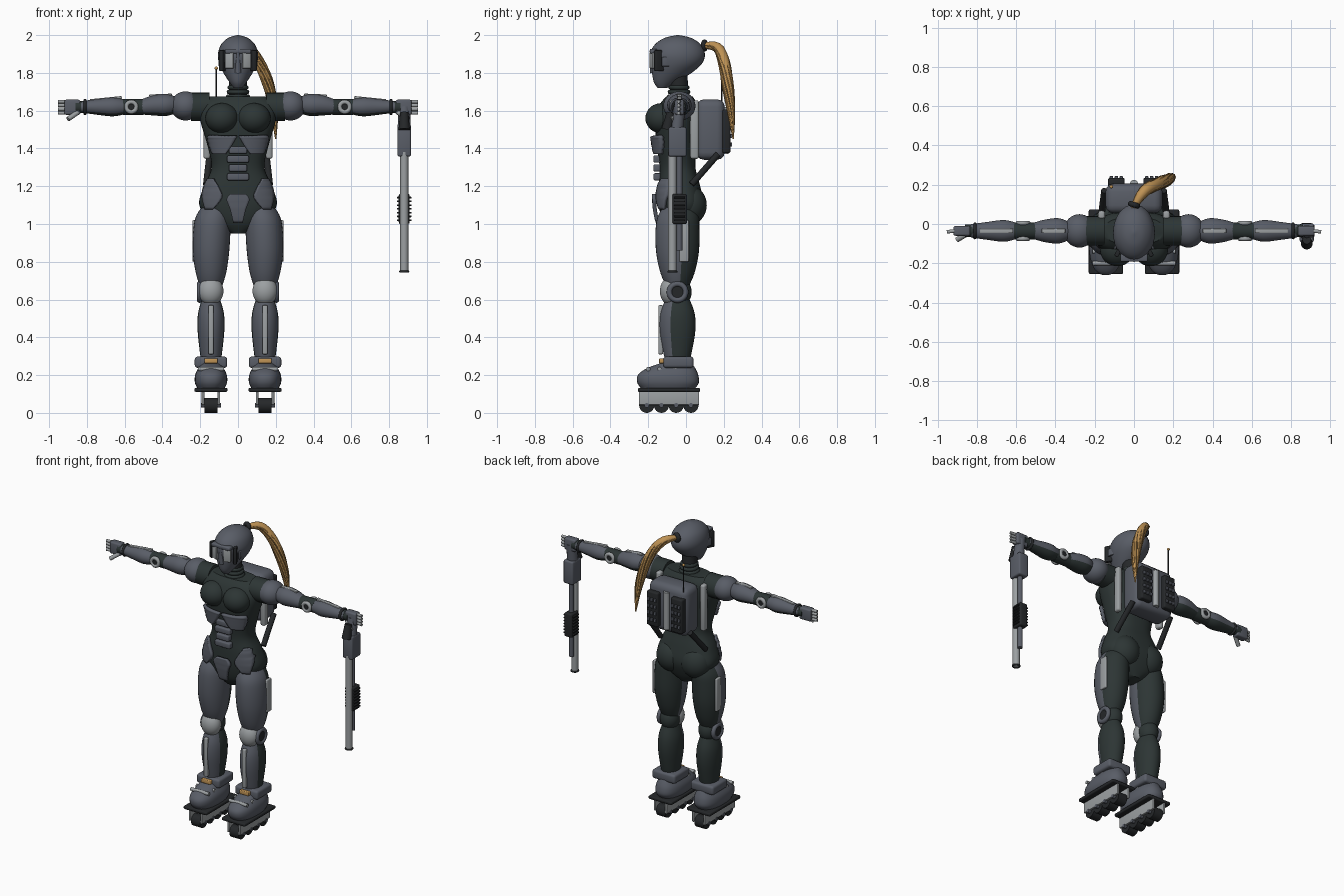
import bpy, bmesh, math
from mathutils import Matrix, Vector

if "Cube" in bpy.data.objects:
    bpy.data.objects.remove(bpy.data.objects["Cube"], do_unlink=True)


def material(name, r, g, b):
    m = bpy.data.materials.new(name)
    m.use_nodes = True
    m.diffuse_color = (r, g, b, 1)
    m.node_tree.nodes["Principled BSDF"].inputs["Base Color"].default_value = (r, g, b, 1)
    return m


ARMOR = material("armor grey", .10, .11, .135)
SUIT = material("suit black green", .026, .036, .035)
METAL = material("light metal", .33, .35, .36)
GOLD = material("gold", .52, .29, .09)
BLACK = material("rubber black", .018, .02, .022)
BROWN = material("dark gold", .25, .14, .045)
SIDES = (("left", 1), ("right", -1))


def finish(name, bm, mats, rule=None, angle=40):
    """Turn a bmesh into a shaded object; rule picks a material from a face."""
    bmesh.ops.recalc_face_normals(bm, faces=bm.faces)
    for f in bm.faces:
        f.smooth = True
        if rule:
            f.material_index = rule(f)
    me = bpy.data.meshes.new(name)
    bm.to_mesh(me)
    bm.free()
    me.set_sharp_from_angle(angle=math.radians(angle))
    for m in mats if isinstance(mats, tuple) else (mats,):
        me.materials.append(m)
    ob = bpy.data.objects.new(name, me)
    bpy.context.collection.objects.link(ob)
    return ob


def spline(rows, steps=5):
    """Smooth the sparse section rows."""
    out = []
    for i in range(len(rows) - 1):
        p = [rows[max(0, min(len(rows) - 1, i + k))] for k in (-1, 0, 1, 2)]
        for s in range(steps):
            t = s / steps
            out.append([(2 * b + (c - a) * t + (2 * a - 5 * b + 4 * c - d) * t * t
                         + (3 * b - a - 3 * c + d) * t ** 3) / 2 for a, b, c, d in zip(*p)])
    return out + [list(rows[-1])]


def loft(name, rows, mats, axis="z", s=1, power=2, seg=32, rule=None):
    """Skin oval sections (position, centre u, centre v, radius u, radius v)."""
    bm = bmesh.new()
    rings = []
    for t, cu, cv, ru, rv in spline(rows):
        ring = []
        for k in range(seg):
            a = math.tau * k / seg
            u, v = [math.copysign(abs(w) ** (2 / power), w) for w in (math.cos(a), math.sin(a))]
            u, v = cu + ru * u, cv + rv * v
            ring.append(bm.verts.new((s * u, v, t) if axis == "z" else (s * t, u, v)))
        rings.append(ring)
    for a, b in zip(rings, rings[1:]):
        for k in range(seg):
            j = (k + 1) % seg
            bm.faces.new((a[k], a[j], b[j], b[k]))
    bm.faces.new(rings[0])
    bm.faces.new(rings[-1])
    return finish(name, bm, mats, rule)


def box(name, loc, size, mat, bevel=.008, rot=(0, 0, 0)):
    bm = bmesh.new()
    bmesh.ops.create_cube(bm, size=1, matrix=Matrix.Diagonal((*size, 1)))
    if bevel:
        bmesh.ops.bevel(bm, geom=bm.edges[:], offset=bevel, segments=3, affect="EDGES", profile=.5)
    ob = finish(name, bm, mat)
    ob.location, ob.rotation_euler = loc, rot
    return ob


def ball(name, loc, radii, mat):
    bm = bmesh.new()
    bmesh.ops.create_uvsphere(bm, u_segments=32, v_segments=18, radius=1,
                              matrix=Matrix.Translation(loc) @ Matrix.Diagonal((*radii, 1)))
    return finish(name, bm, mat)


def rod(name, a, b, r, mat, r2=None):
    a, b = Vector(a), Vector(b)
    m = Matrix.Translation((a + b) / 2) @ (b - a).to_track_quat("Z", "Y").to_matrix().to_4x4()
    bm = bmesh.new()
    bmesh.ops.create_cone(bm, cap_ends=True, segments=24, radius1=r, radius2=r2 or r,
                          depth=(b - a).length, matrix=m)
    return finish(name, bm, mat)


def ring(name, loc, rot, big, small, mat):
    bpy.ops.mesh.primitive_torus_add(location=loc, rotation=rot, major_radius=big, minor_radius=small,
                                     major_segments=28, minor_segments=10)
    ob = bpy.context.object
    ob.name = name
    ob.data.shade_smooth()
    ob.data.materials.append(mat)


def front_dark_back(f):
    return 0 if f.normal.y < .15 else 1


def under_dark(f):
    return 1 if f.normal.z < -.35 and f.normal.y > -.7 else 0


# Torso
TORSO = [(.95, 0, -.03, .04, .06), (1.01, 0, -.03, .14, .095), (1.1, 0, -.025, .205, .118),
         (1.2, 0, -.035, .18, .11), (1.3, 0, -.045, .14, .095), (1.42, 0, -.05, .163, .105),
         (1.55, 0, -.05, .2, .115), (1.63, 0, -.04, .2, .1), (1.675, 0, -.035, .15, .07)]
BODY = spline(TORSO)
loft("torso", TORSO, SUIT, power=2.5, seg=48)


def plate(name, rows, mat, s=1, lift=.012, cols=8):
    """Armour plate hugging the torso front; rows give (z, inner x, outer x)."""
    bm = bmesh.new()
    grid = []
    for z, x0, x1 in spline(rows, 4):
        sec = min(BODY, key=lambda r: abs(r[0] - z))
        line = []
        for k in range(cols + 1):
            x = x0 + (x1 - x0) * k / cols
            depth = max(0, 1 - min(1, abs(x) / sec[3]) ** 2.5) ** .4
            line.append(bm.verts.new((s * x, sec[2] - sec[4] * depth - lift, z)))
        grid.append(line)
    for a, b in zip(grid, grid[1:]):
        for k in range(cols):
            bm.faces.new((a[k], a[k + 1], b[k + 1], b[k]))
    ob = finish(name, bm, mat)
    mod = ob.modifiers.new("thickness", "SOLIDIFY")
    mod.thickness, mod.offset = .02, 0


plate("pelvis_plate", [(1.01, -.025, .025), (1.08, -.042, .042), (1.13, -.06, .06), (1.16, -.04, .04)], ARMOR, lift=.025)
for i in range(4):
    box(f"abdomen_plate_{i}", (0, -.152, 1.25 + .047 * i), (.115 - .02 * (i % 2), .04, .038), ARMOR)
for side, s in SIDES:
    plate(side + "_rib_plate", [(1.37, .065, .13), (1.42, .03, .15), (1.465, .005, .16)], ARMOR, s, .02)
    plate(side + "_hip_plate", [(1.08, .13, .17), (1.14, .085, .185), (1.19, .1, .178), (1.24, .13, .155)], ARMOR, s)
    ball(side + "_breast", (s * .085, -.13, 1.56), (.088, .085, .08), SUIT)
    ball(side + "_buttock", (s * .09, .015, 1.1), (.1, .095, .105), SUIT)

# Neck and head
rod("neck", (0, -.035, 1.64), (0, -.04, 1.8), .048, BLACK)
for i in range(3):
    ring(f"neck_ring_{i}", (0, -.037, 1.675 + .024 * i), (0, 0, 0), .052 - .004 * i, .012, SUIT)
loft("head", [(1.72, 0, -.125, .022, .025), (1.75, 0, -.11, .045, .06), (1.8, 0, -.075, .077, .105),
              (1.85, 0, -.05, .1, .135), (1.9, 0, -.045, .106, .145), (1.95, 0, -.043, .09, .122),
              (1.985, 0, -.043, .052, .07), (2, 0, -.043, .004, .006)], ARMOR)
box("brow", (0, -.172, 1.915), (.14, .04, .025), ARMOR)
rod("nose_guard", (0, -.185, 1.91), (0, -.172, 1.8), .008, ARMOR, .018)
for side, s in SIDES:
    box(side + "_visor", (s * .043, -.172, 1.866), (.045, .03, .085), METAL, .004, (0, 0, s * .35))
    box(side + "_visor_frame", (s * .08, -.143, 1.865), (.022, .05, .11), BLACK, .005, (0, 0, s * .5))
    box(side + "_temple_strip", (s * .092, -.105, 1.86), (.012, .05, .05), ARMOR, .004, (0, 0, s * .25))

# Ponytail
TAIL = [(0, .09, 1.945, .5), (.05, .165, 1.935, .9), (.11, .2, 1.86, 1), (.16, .22, 1.74, 1),
        (.19, .238, 1.6, .7), (.2, .25, 1.45, .1)]


def strand(name, width, mat, turn=None):
    cu = bpy.data.curves.new(name, "CURVE")
    cu.dimensions, cu.bevel_depth, cu.bevel_resolution = "3D", width, 4
    cu.use_fill_caps = True
    pts = spline(TAIL, 4)
    sp = cu.splines.new("POLY")
    sp.points.add(len(pts) - 1)
    for i, (p, (x, y, z, r)) in enumerate(zip(sp.points, pts)):
        if turn is not None:
            a = turn + i * .12
            x, y, z = x + .029 * r * math.cos(a), y + .029 * r * math.sin(a), z
        p.co, p.radius = (x, y, z, 1), r
    cu.materials.append(mat)
    bpy.context.collection.objects.link(bpy.data.objects.new(name, cu))


strand("ponytail", .03, GOLD)
for i in range(10):
    strand(f"hair_strand_{i}", .004, BROWN if i % 2 else GOLD, math.tau * i / 10)
ring("hair_tie", (0, .098, 1.945), (math.pi / 2, 0, -.3), .018, .014, BLACK)

# Arms and hands
AY, AZ = -.035, 1.62
for side, s in SIDES:
    rod(side + "_shoulder_joint", (s * .15, AY, AZ), (s * .25, AY, AZ), .075, SUIT)
    ball(side + "_shoulder", (s * .278, AY, AZ + .005), (.08, .085, .077), ARMOR)
    rod(side + "_arm_core", (s * .3, AY, AZ), (s * .86, AY, AZ), .032, SUIT)
    loft(side + "_upper_arm", [(.32, AY, 1.63, .04, .04), (.38, AY, 1.63, .064, .058),
                               (.45, AY, 1.628, .058, .053), (.51, AY, AZ, .042, .04)],
         (ARMOR, SUIT), "x", s, rule=under_dark)
    rod(side + "_elbow", (s * .5, AY, AZ), (s * .61, AY, AZ), .043, SUIT)
    for y in (AY - .04, AY + .04):
        ring(side + "_elbow_disc", (s * .565, y, AZ), (math.pi / 2, 0, 0), .026, .012, METAL)
        rod(side + "_elbow_cap", (s * .565, y - .006, AZ), (s * .565, y + .006, AZ), .022, BLACK)
    loft(side + "_forearm", [(.59, AY, AZ, .038, .036), (.66, AY, AZ, .055, .05),
                             (.75, AY, AZ, .045, .041), (.83, AY, AZ, .034, .03)],
         (ARMOR, SUIT), "x", s, rule=under_dark)
    box(side + "_forearm_strip", (s * .7, AY, 1.662), (.17, .024, .014), METAL, .004, (0, s * .1, 0))
    box(side + "_upper_arm_strip", (s * .41, AY, 1.682), (.12, .024, .012), METAL, .004, (0, s * .04, 0))
    ring(side + "_wrist_ring", (s * .81, AY, AZ), (0, math.pi / 2, 0), .034, .009, BLACK)
    box(side + "_palm", (s * .877, AY, 1.618), (.085, .05, .08), ARMOR, .01)
    for i in range(4):
        z = 1.588 + .02 * i
        rod(f"{side}_finger_{i}", (s * .91, AY, z), (s * .953, AY - .005, z), .009, METAL)
    rod(side + "_thumb", (s * .85, AY - .015, 1.59), (s * .9, AY - .045, 1.555), .013, METAL)

# Legs and skates
LX, LY = .143, -.045
for side, s in SIDES:
    loft(side + "_thigh", [(.66, LX, LY, .055, .055), (.74, LX, LY, .08, .09), (.85, LX, LY, .096, .113),
                           (.97, LX - .005, LY, .098, .116), (1.05, .13, -.04, .088, .105),
                           (1.13, .11, -.03, .05, .06)], (ARMOR, SUIT), s=s, rule=front_dark_back)
    box(side + "_thigh_strip", (s * .232, -.01, .91), (.018, .05, .22), METAL, .006)
    ball(side + "_knee_joint", (s * LX, -.035, .64), (.06, .065, .075), SUIT)
    ball(side + "_knee_cap", (s * LX, -.082, .645), (.066, .056, .075), METAL)
    rod(side + "_knee_axle", (s * .17, LY, .64), (s * .21, LY, .64), .045, BLACK)
    ring(side + "_knee_disc", (s * .203, LY, .64), (0, math.pi / 2, 0), .043, .015, ARMOR)
    loft(side + "_calf", [(.26, LX, LY, .05, .06), (.33, LX, LY, .06, .077), (.44, LX, LY, .071, .095),
                          (.53, LX, LY, .068, .09), (.61, LX, LY, .045, .06)],
         (ARMOR, SUIT), s=s, rule=lambda f: 0 if f.normal.y < -.3 else 1)
    box(side + "_shin_strip", (s * LX, -.134, .44), (.026, .025, .26), METAL, .006)
    box(side + "_ankle_cuff", (s * LX, -.04, .268), (.172, .16, .06), ARMOR, .015)
    box(side + "_ankle_buckle", (s * LX, -.13, .275), (.07, .025, .026), GOLD, .005)
    loft(side + "_boot", [(.125, LX, -.095, .07, .14), (.16, LX, -.095, .085, .163), (.2, LX, -.095, .084, .16),
                          (.235, LX, -.08, .068, .13), (.265, LX, -.05, .05, .08)], ARMOR, s=s, power=2.4)
    for i, y in enumerate((-.2, -.14, -.06)):
        rod(f"{side}_boot_strap_{i}", (s * .075, y, .232), (s * .211, y, .232), .011, METAL)
    box(side + "_sole_plate", (s * LX, -.09, .122), (.175, .33, .022), BLACK, .008)
    for x in (LX - .042, LX + .042):
        box(side + "_skate_frame", (s * x, -.09, .08), (.014, .32, .075), METAL, .003)
    for i in range(4):
        y = -.208 + .078 * i
        rod(f"{side}_wheel_{i}", (s * (LX - .034), y, .04), (s * (LX + .034), y, .04), .04, BLACK)
        rod(f"{side}_axle_{i}", (s * (LX - .053), y, .04), (s * (LX + .053), y, .04), .012, ARMOR)

# Backpack
box("backpack", (0, .13, 1.5), (.29, .15, .32), ARMOR, .04)
box("backpack_mount", (0, .055, 1.5), (.2, .05, .26), SUIT)
rod("backpack_center_tube", (0, .205, 1.37), (0, .205, 1.62), .02, METAL)
for side, s in SIDES:
    box(side + "_back_panel", (s * .09, .21, 1.49), (.085, .05, .23), BLACK, .01)
    for i in range(12):
        box(f"{side}_panel_knob_{i}", (s * (.065 + .025 * (i % 3)), .238, 1.42 + .045 * (i // 3)),
            (.017, .012, .022), ARMOR, .003)
    box(side + "_back_strap", (s * .165, .045, 1.5), (.035, .045, .31), METAL, .012)
    rod(side + "_back_strut", (s * .15, .17, 1.37), (s * .168, .03, 1.21), .017, BLACK)
rod("antenna", (-.115, .19, 1.6), (-.115, .19, 1.82), .004, BLACK)
ball("antenna_tip", (-.115, .19, 1.825), (.009, .009, .009), GOLD)

# Long gun held muzzle down in the left hand
GX, GY = .88, -.072
box("gun_receiver", (GX, -.045, 1.435), (.072, .095, .155), ARMOR, .01)
rod("gun_grip", (GX, -.035, 1.62), (GX, -.05, 1.49), .03, ARMOR, .036)
rod("gun_trigger_guard", (GX, -.08, 1.59), (GX, -.1, 1.5), .022, BLACK, .03)
rod("gun_barrel", (GX, GY, .745), (GX, GY, 1.38), .022, METAL)
ring("gun_muzzle", (GX, GY, .748), (0, 0, 0), .021, .006, BLACK)
rod("gun_tube", (GX, -.035, .86), (GX, -.035, 1.38), .016, ARMOR)
box("gun_pump", (GX, -.034, 1.08), (.058, .078, .16), BLACK, .01)
for i in range(7):
    box(f"pump_rib_{i}", (GX, -.034, 1.02 + .02 * i), (.078, .06, .009), BLACK, .003)
